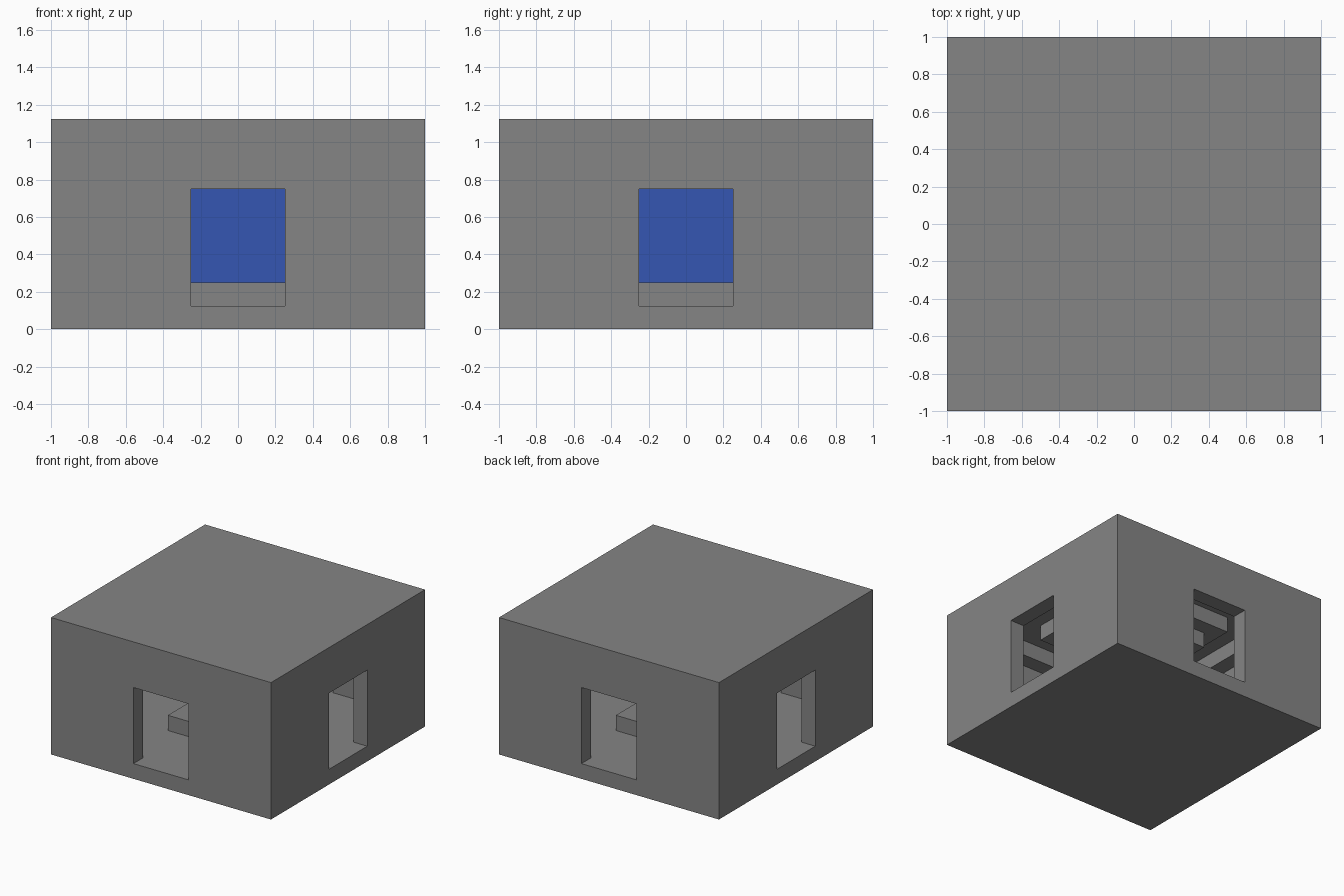
import bpy
import bmesh
from mathutils import Matrix, Vector

cube = bpy.data.objects.get("Cube")
if cube:
    bpy.data.objects.remove(cube, do_unlink=True)


def material(name, rgb):
    m = bpy.data.materials.new(name)
    m.use_nodes = True
    m.diffuse_color = (*rgb, 1)
    m.node_tree.nodes["Principled BSDF"].inputs["Base Color"].default_value = (*rgb, 1)
    return m


STONE = material("stone grey", (0.235, 0.235, 0.235))
BLUE = material("core blue", (0.035, 0.093, 0.445))


def box(name, half_x, half_y, bottom, top, mat=STONE):
    """Box centred on the z axis."""
    bm = bmesh.new()
    size = Vector((2 * half_x, 2 * half_y, top - bottom))
    place = Matrix.Translation((0, 0, (bottom + top) / 2)) @ Matrix.Diagonal(size).to_4x4()
    bmesh.ops.create_cube(bm, size=1, matrix=place)
    mesh = bpy.data.meshes.new(name)
    bm.to_mesh(mesh)
    bm.free()
    mesh.materials.append(mat)
    obj = bpy.data.objects.new(name, mesh)
    bpy.context.collection.objects.link(obj)
    return obj


def cut(target, cutter):
    """Carve the cutter out of the target, then discard the cutter."""
    cutter.hide_render = True
    mod = target.modifiers.new("cut", "BOOLEAN")
    mod.operation = "DIFFERENCE"
    mod.solver = "EXACT"
    mod.object = cutter
    graph = bpy.context.evaluated_depsgraph_get()
    carved = bpy.data.meshes.new_from_object(target.evaluated_get(graph))
    target.modifiers.remove(mod)
    target.data = carved
    bpy.data.objects.remove(cutter, do_unlink=True)


U = 0.125  # one step: wall, floor and roof thickness

# Hollow shell: room, recessed ceiling, and a doorway in each wall
shell = box("shell", 1, 1, 0, 9 * U)
cut(shell, box("room_cutter", 7 * U, 7 * U, U, 7 * U))
cut(shell, box("ceiling_cutter", 6 * U, 6 * U, 4 * U, 8 * U))
cut(shell, box("front_back_door_cutter", 2 * U, 1.2, U, 6 * U))
cut(shell, box("side_door_cutter", 1.2, 2 * U, U, 6 * U))

# Stepped column in the middle of the room
box("pedestal", 3 * U, 3 * U, U, 2 * U)
box("core", 2 * U, 2 * U, 2 * U, 6 * U, BLUE)
box("lower_canopy", 3 * U, 3 * U, 6 * U, 7 * U)
box("upper_canopy", 4 * U, 4 * U, 7 * U, 8 * U)
